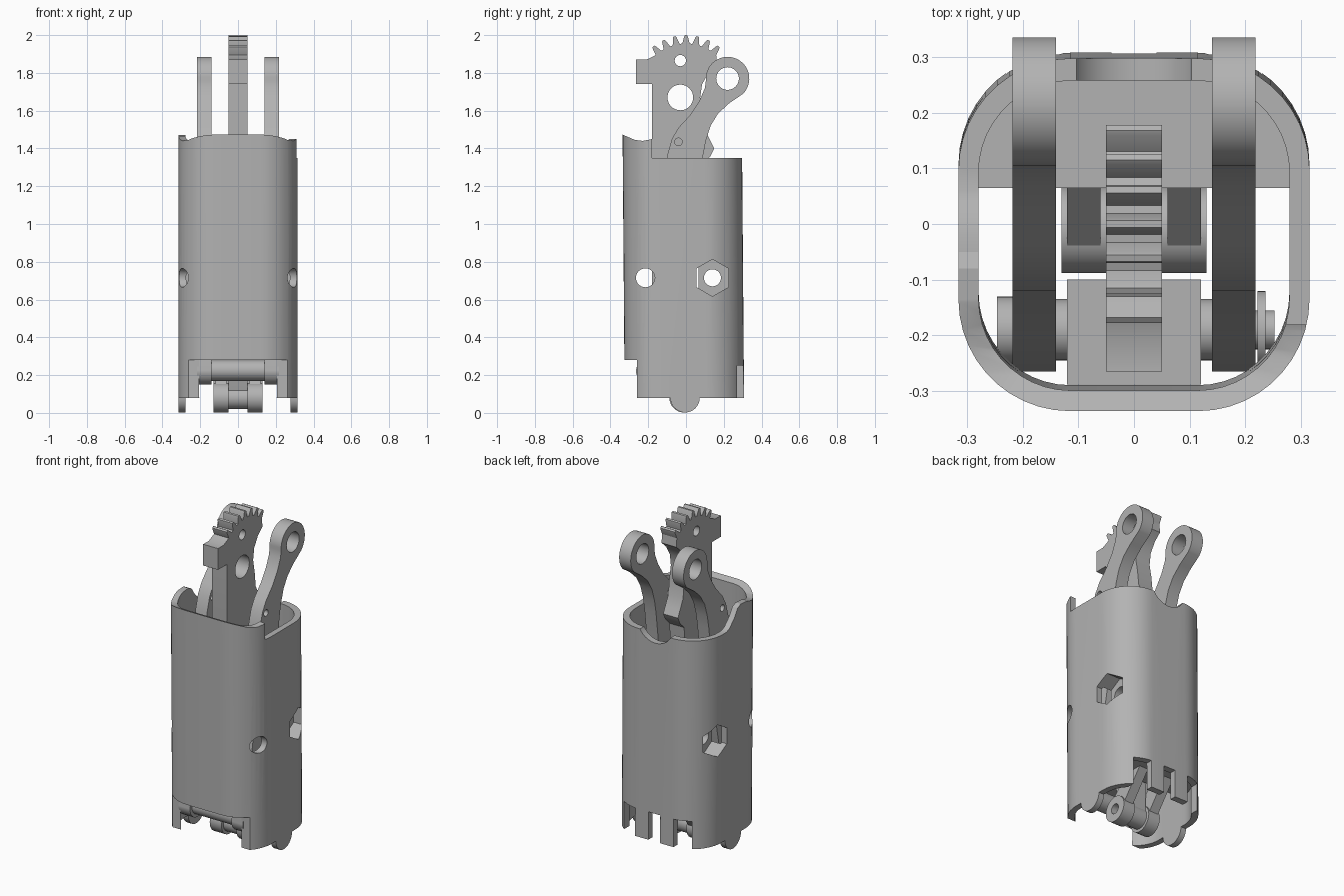
import bpy, bmesh
from math import sin, cos, radians
from mathutils import Vector

cube = bpy.data.objects.get("Cube")
if cube:
    bpy.data.objects.remove(cube)

grey = bpy.data.materials.new("plain grey")
grey.use_nodes = True
grey.diffuse_color = (0.45, 0.45, 0.45, 1)
grey.node_tree.nodes["Principled BSDF"].inputs["Base Color"].default_value = (0.45, 0.45, 0.45, 1)


def prism(name, points, start, end, axis="x"):
    """Extrude a flat outline along x (points are y, z), y (x, z) or z (x, y)."""
    place = {"x": lambda a, b: (start, a, b),
             "y": lambda a, b: (a, start, b),
             "z": lambda a, b: (a, b, start)}[axis]
    bm = bmesh.new()
    face = bm.faces.new([bm.verts.new(place(a, b)) for a, b in points])
    top = bmesh.ops.extrude_face_region(bm, geom=[face])["geom"]
    shift = Vector([(end - start) * (axis == k) for k in "xyz"])
    bmesh.ops.translate(bm, vec=shift, verts=[g for g in top if isinstance(g, bmesh.types.BMVert)])
    bmesh.ops.recalc_face_normals(bm, faces=bm.faces)
    mesh = bpy.data.meshes.new(name)
    bm.to_mesh(mesh)
    bm.free()
    mesh.materials.append(grey)
    obj = bpy.data.objects.new(name, mesh)
    bpy.context.collection.objects.link(obj)
    return obj


def arc(a, b, r, first=0, last=360, n=32):
    """Points on an arc; a full turn leaves out the repeated end point."""
    steps = n if last - first == 360 else n - 1
    turns = [radians(first + (last - first) * i / steps) for i in range(n)]
    return [(a + r * cos(t), b + r * sin(t)) for t in turns]


def box(name, x0, x1, y0, y1, z0, z1):
    return prism(name, [(y0, z0), (y1, z0), (y1, z1), (y0, z1)], x0, x1)


def rounded(x, y0, y1, r):
    pts = []
    for cx, cy, a in ((x - r, y1 - r, 0), (r - x, y1 - r, 90), (r - x, y0 + r, 180), (x - r, y0 + r, 270)):
        pts += arc(cx, cy, r, a, a + 90, 12)
    return pts


def boolean(obj, cutter, operation="DIFFERENCE", keep=False):
    """Apply the cutter to the object, then delete the cutter unless kept."""
    mod = obj.modifiers.new("cut", "BOOLEAN")
    mod.operation = operation
    mod.solver = "EXACT"
    mod.object = cutter
    bpy.context.view_layer.objects.active = obj
    bpy.ops.object.modifier_apply(modifier=mod.name)
    if not keep:
        bpy.data.objects.remove(cutter)


def smooth(obj):
    bpy.ops.object.select_all(action="DESELECT")
    obj.select_set(True)
    bpy.context.view_layer.objects.active = obj
    bpy.ops.object.shade_smooth_by_angle(angle=radians(28))


def lean(obj):
    for v in obj.data.vertices:
        v.co.y -= 0.008 * v.co.z


# Shell: rounded tube trimmed by a side profile
shell = prism("shell", rounded(0.315, -0.324, 0.308, 0.2), 0, 1.6, "z")
lean(shell)
hollow = prism("hollow_cutter", rounded(0.279, -0.287, 0.268, 0.165), -0.1, 1.7, "z")
lean(hollow)
boolean(shell, hollow)
side = [(-0.26, 0.08)] + arc(-0.005, 0.08, 0.078, 180, 360, 16)
side += [(0.5, 0.08), (0.5, 1.35), (0.06, 1.35), (0.03, 1.36), (-0.02, 1.41), (-0.05, 1.455),
         (-0.08, 1.47), (-0.14, 1.465), (-0.19, 1.447), (-0.23, 1.44), (-0.27, 1.445),
         (-0.31, 1.462), (-0.34, 1.475), (-0.5, 1.475), (-0.5, 0.28), (-0.26, 0.28)]
boolean(shell, prism("side_profile", side, -0.5, 0.5), "INTERSECT")
boolean(shell, box("step_cutter", 0.1, 0.5, -0.18, 0.5, 1.35, 1.7))
boolean(shell, prism("back_notch_cutter", arc(0, 1.41, 0.12), 0.1, 0.5, "y"))
for x0, x1 in ((-0.23, -0.13), (-0.04, 0.04), (0.13, 0.23)):
    boolean(shell, box("slot_cutter", x0, x1, 0.15, 0.5, -0.1, 0.25))

# Solid filling in the back of the shell
core = prism("back_core", rounded(0.285, -0.29, 0.273, 0.168), 0.27, 0.95, "z")
lean(core)
boolean(core, box("core_cutter", -0.5, 0.5, -0.5, 0.065, 0, 1.6))

# Bolt hole with hexagon pockets, and the front pin holes
boolean(core, prism("bolt_cutter", arc(0.14, 0.715, 0.045), -0.5, 0.5))
boolean(shell, prism("pin_hole_cutter", arc(-0.215, 0.715, 0.05), -0.5, 0.5))
for s in (-1, 1):
    pocket = prism("pocket_cutter", arc(0.14, 0.715, 0.098, 30, 390, 6), s * 0.22, s * 0.5)
    boolean(shell, pocket, keep=True)
    boolean(core, pocket)
smooth(shell)
smooth(core)

# Front block inside the shell
box("front_block", -0.12, 0.12, -0.288, -0.1, 0.3, 0.6)

# Gear arm: toothed sector on a long bar
gear_y, gear_z = 0.0, 1.72
outline = [(-0.18, 0.6), (-0.18, 1.74), (-0.265, 1.74), (-0.265, 1.87), (-0.21, 1.87)]
for k in range(-3, 4):
    for off, r in ((-4.6, 0.236), (-2.2, 0.272), (-1.2, 0.28), (1.2, 0.28), (2.2, 0.272), (4.6, 0.236)):
        t = radians(k * 12.7 + off)
        outline.append((gear_y + r * sin(t), gear_z + r * cos(t)))
outline += [(0.165, 1.84), (0.12, 1.8), (0.085, 1.74), (0.075, 1.67), (0.09, 1.59), (0.1, 1.5),
            (0.13, 1.44), (0.15, 1.4), (0.13, 1.36), (0.09, 1.32), (0.07, 1.1), (0.05, 0.6),
            (0.04, 0.1), (-0.05, 0.1)]
gear = prism("gear_arm", outline, -0.05, 0.05)
for y, z, r in ((-0.03, 1.67, 0.068), (-0.03, 1.865, 0.03)):
    boolean(gear, prism("gear_hole_cutter", arc(y, z, r), -0.2, 0.2))
smooth(gear)

# Lower hub: two discs on a thinner core
for name, x0, x1, r in (("hub_disc_right", -0.13, -0.05, 0.078), ("hub_disc_left", 0.05, 0.13, 0.078),
                        ("hub_core", -0.05, 0.05, 0.06)):
    hub = prism(name, arc(-0.01, 0.08, r), x0, x1)
    boolean(hub, prism("hub_hole_cutter", arc(-0.01, 0.08, 0.03), -0.4, 0.4))
    smooth(hub)

# Braces joining the hub to the core
for s, word in ((-1, "right"), (1, "left")):
    prism("hub_brace_" + word, [(-0.05, 0.14), (0.06, 0.1), (0.2, 0.28), (0.1, 0.3)], s * 0.06, s * 0.12)

# Pair of curved lever arms
lever = arc(0.22, 1.77, 0.115, -45, 185, 28)
lever += [(0.1, 1.72), (0.07, 1.65), (0.02, 1.575), (-0.04, 1.51), (-0.075, 1.45), (-0.1, 1.36),
          (-0.12, 1.2), (-0.15, 0.8), (-0.2, 0.5)]
lever += arc(-0.19, 0.225, 0.075, 180, 360, 16)
lever += [(-0.03, 0.5), (0.03, 0.8), (0.07, 1.2), (0.09, 1.36), (0.105, 1.44), (0.13, 1.52),
          (0.17, 1.585), (0.23, 1.64)]
for s, word in ((-1, "right"), (1, "left")):
    arm = prism("lever_arm_" + word, lever, s * 0.14, s * 0.218)
    for y, z, r in ((0.22, 1.77, 0.06), (-0.04, 1.435, 0.02)):
        boolean(arm, prism("lever_hole_cutter", arc(y, z, r), -0.4, 0.4))
    smooth(arm)

# Cross pin with its sleeve, head and clip
for name, x0, x1, r in (("cross_pin", -0.235, 0.252, 0.035), ("pin_sleeve", -0.14, 0.14, 0.055),
                        ("pin_head", -0.246, -0.218, 0.06), ("pin_clip", 0.222, 0.236, 0.07)):
    smooth(prism(name, arc(-0.19, 0.225, r), x0, x1))
